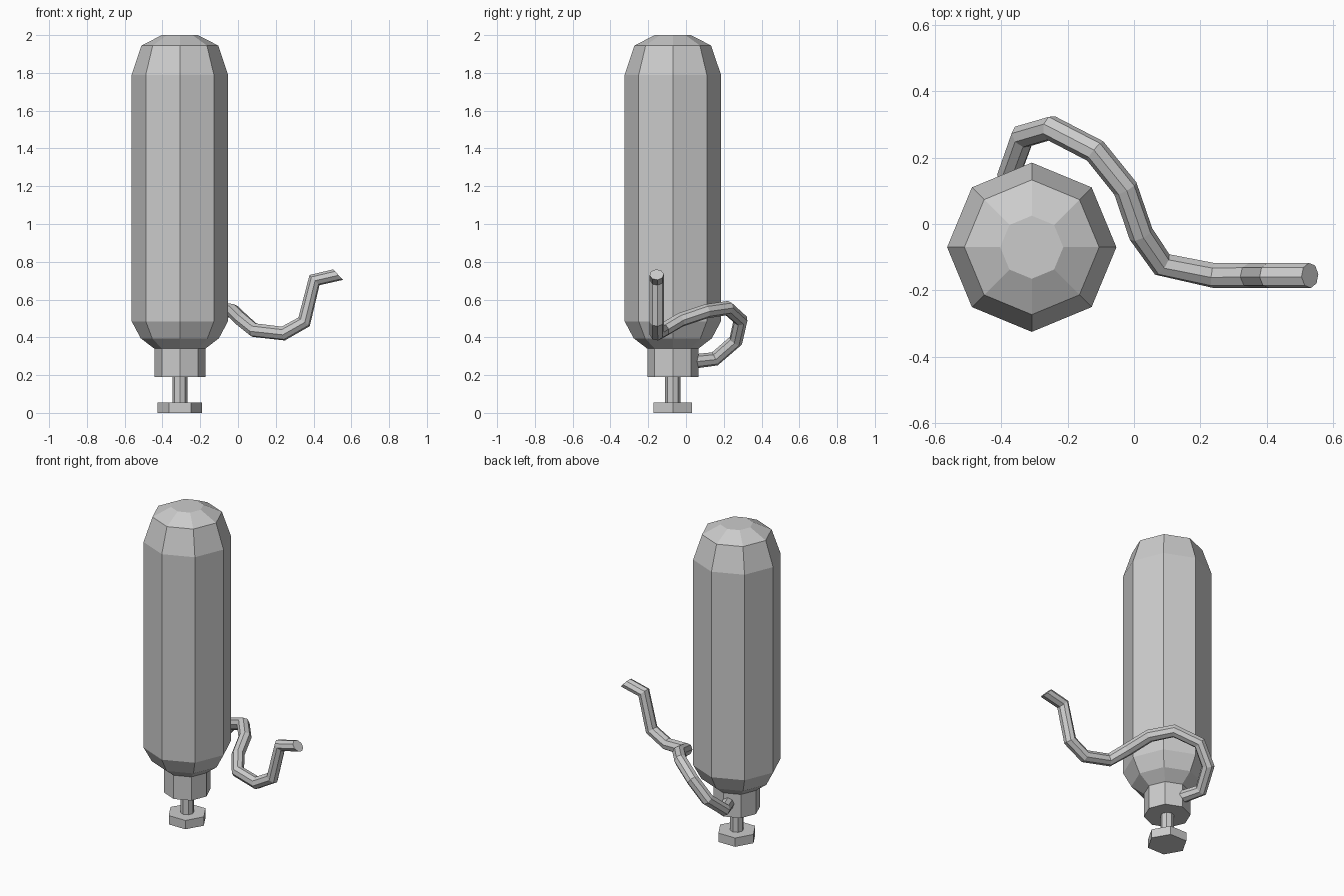
import bpy, bmesh
from math import cos, sin, pi
from mathutils import Vector

if "Cube" in bpy.data.objects:
    bpy.data.objects.remove(bpy.data.objects["Cube"])

AXIS = Vector((-0.308, -0.07, 0))


def skin_rings(name, rings):
    """Join equal rings of points into a closed solid with capped ends."""
    bm = bmesh.new()
    loops = [[bm.verts.new(p) for p in ring] for ring in rings]
    n = len(loops[0])
    for a, b in zip(loops, loops[1:]):
        for i in range(n):
            j = (i + 1) % n
            bm.faces.new((a[i], a[j], b[j], b[i]))
    bm.faces.new(loops[0][::-1])
    bm.faces.new(loops[-1])
    bmesh.ops.recalc_face_normals(bm, faces=bm.faces)
    mesh = bpy.data.meshes.new(name)
    bm.to_mesh(mesh)
    bm.free()
    obj = bpy.data.objects.new(name, mesh)
    bpy.context.collection.objects.link(obj)
    return obj


def lathe(name, profile, sides):
    """Spin a (radius, height) profile around the bottle axis."""
    rings = [[AXIS + Vector((r * cos(2 * pi * i / sides), r * sin(2 * pi * i / sides), z))
              for i in range(sides)] for r, z in profile]
    return skin_rings(name, rings)


def tube(name, path, radius, sides, end_normal):
    """Sweep a round section along a path, ending on a slanted cut."""
    pts = [Vector(p) for p in path]
    dirs = [(b - a).normalized() for a, b in zip(pts, pts[1:])]
    normals = [dirs[0]] + [(a + b).normalized() for a, b in zip(dirs, dirs[1:])]
    normals.append(Vector(end_normal).normalized())
    side = normals[0].orthogonal().normalized()
    rings, prev = [], normals[0]
    for p, n in zip(pts, normals):
        side = prev.rotation_difference(n) @ side
        side = (side - n * side.dot(n)).normalized()
        up = n.cross(side)
        rings.append([p + radius * (side * cos(2 * pi * i / sides) + up * sin(2 * pi * i / sides))
                      for i in range(sides)])
        prev = n
    return skin_rings(name, rings)


# Tank with chamfered shoulders
lathe("tank", [(0.135, 0.34), (0.207, 0.395), (0.255, 0.485),
               (0.255, 1.79), (0.203, 1.945), (0.095, 2.0)], 8)

# Valve: collar, stem and hexagonal knob
lathe("valve_collar", [(0.135, 0.19), (0.135, 0.34)], 8)
lathe("valve_stem", [(0.04, 0.05), (0.04, 0.195)], 8)
lathe("valve_knob", [(0.117, 0.0), (0.117, 0.056)], 6)

# Hose leaving the back of the collar and curling round to the right
tube("hose", [(-0.325, 0.04, 0.272), (-0.375, 0.153, 0.286), (-0.335, 0.264, 0.382),
              (-0.25, 0.289, 0.493), (-0.117, 0.22, 0.555), (-0.026, 0.107, 0.538),
              (0.021, -0.03, 0.492), (0.085, -0.122, 0.438), (0.24, -0.155, 0.42),
              (0.35, -0.155, 0.482), (0.405, -0.155, 0.703), (0.53, -0.155, 0.732)],
     0.038, 8, (0.74, 0, 0.67))
